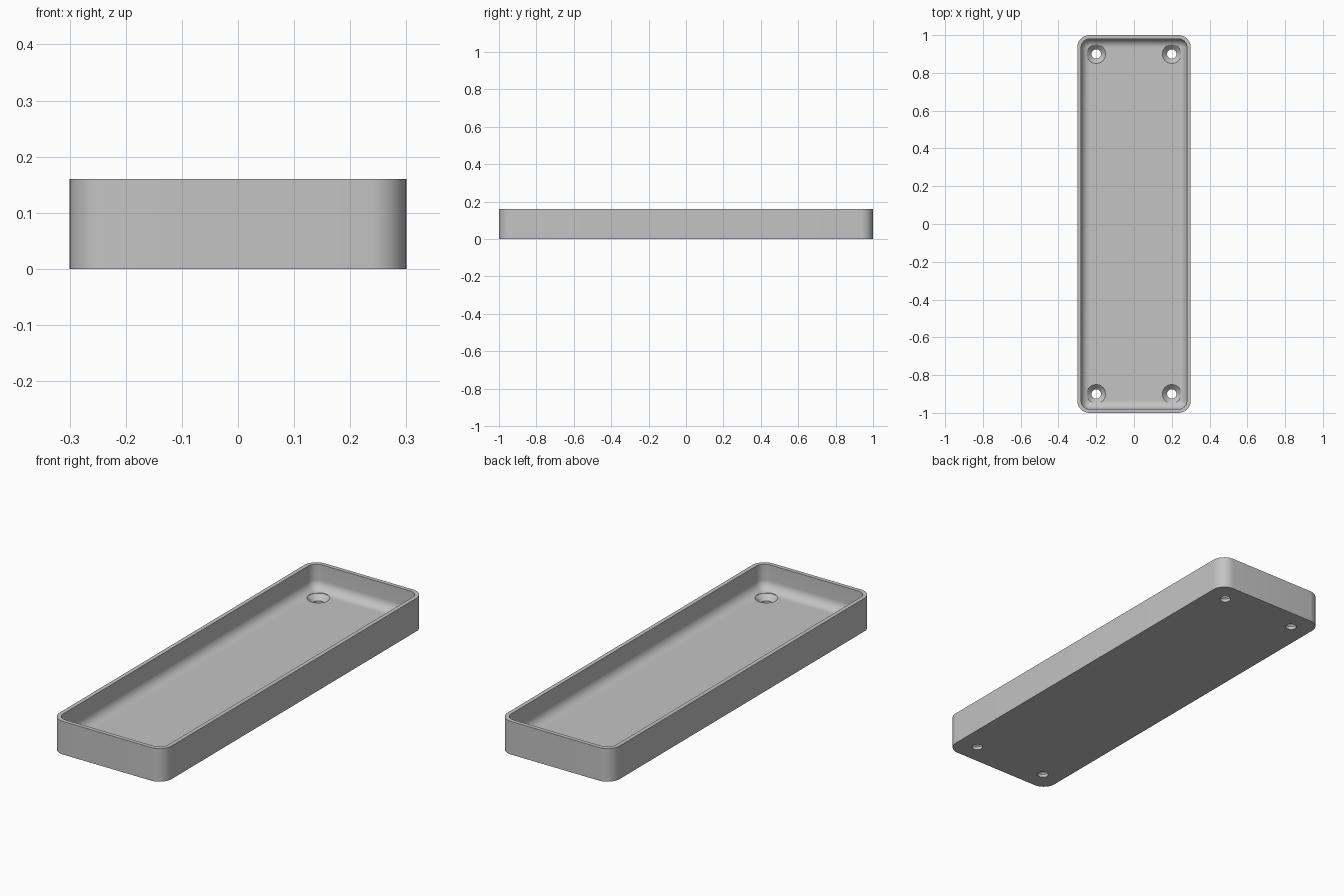
import bpy, bmesh
from math import sin, cos, pi

if "Cube" in bpy.data.objects:
    bpy.data.objects.remove(bpy.data.objects["Cube"])

HALF_X, HALF_Y, HEIGHT = 0.3, 1.0, 0.16
CORNER, WALL, FLOOR = 0.065, 0.02, 0.04
FILLET = CORNER - WALL
SEG = 12

grey = bpy.data.materials.new("plain grey")
grey.use_nodes = True
grey.diffuse_color = (0.55, 0.55, 0.55, 1)
grey.node_tree.nodes["Principled BSDF"].inputs["Base Color"].default_value = grey.diffuse_color


def make_object(name, bm):
    bmesh.ops.remove_doubles(bm, verts=bm.verts, dist=1e-5)
    bmesh.ops.recalc_face_normals(bm, faces=bm.faces)
    mesh = bpy.data.meshes.new(name)
    bm.to_mesh(mesh)
    bm.free()
    obj = bpy.data.objects.new(name, mesh)
    bpy.context.collection.objects.link(obj)
    mesh.materials.append(grey)
    return obj


def loft(bm, rings):
    """Skin a list of closed rings and cap both ends."""
    loops = [[bm.verts.new(p) for p in ring] for ring in rings]
    for a, b in zip(loops, loops[1:]):
        for i in range(len(a)):
            j = (i + 1) % len(a)
            bm.faces.new((a[i], a[j], b[j], b[i]))
    bm.faces.new(loops[0])
    bm.faces.new(loops[-1])


def rounded_ring(inset, z):
    """Rounded rectangle, offset inward from the outer wall."""
    r = max(CORNER - inset, 0)
    points = []
    for k, (sx, sy) in enumerate(((1, 1), (-1, 1), (-1, -1), (1, -1))):
        for i in range(SEG + 1):
            a = (k + i / SEG) * pi / 2
            points.append((sx * (HALF_X - CORNER) + r * cos(a),
                           sy * (HALF_Y - CORNER) + r * sin(a), z))
    return points


# Tray: outer wall, rim, inner wall, then a quarter-round down to the floor
rings = [rounded_ring(0, 0), rounded_ring(0, HEIGHT), rounded_ring(WALL, HEIGHT)]
for i in range(SEG + 1):
    a = i / SEG * pi / 2
    rings.append(rounded_ring(WALL + FILLET * (1 - cos(a)),
                              FLOOR + FILLET * (1 - sin(a))))
bm = bmesh.new()
loft(bm, rings)
tray = make_object("tray", bm)

# Four countersunk screw holes
bm = bmesh.new()
for x in (-0.2, 0.2):
    for y in (-0.9, 0.9):
        profile = ((0.025, -0.05), (0.025, 0.015), (0.05, FLOOR), (0.05, 0.1))
        loft(bm, [[(x + r * cos(i * pi / 24), y + r * sin(i * pi / 24), z)
                   for i in range(48)] for r, z in profile])
cutter = make_object("screw_hole_cutter", bm)
cutter.hide_render = True

holes = tray.modifiers.new("screw holes", 'BOOLEAN')
holes.operation = 'DIFFERENCE'
holes.solver = 'EXACT'
holes.object = cutter
bpy.ops.object.select_all(action='DESELECT')
tray.select_set(True)
bpy.context.view_layer.objects.active = tray
bpy.ops.object.modifier_apply(modifier=holes.name)
bpy.data.objects.remove(cutter)
bpy.ops.object.shade_smooth_by_angle(angle=pi / 6)
